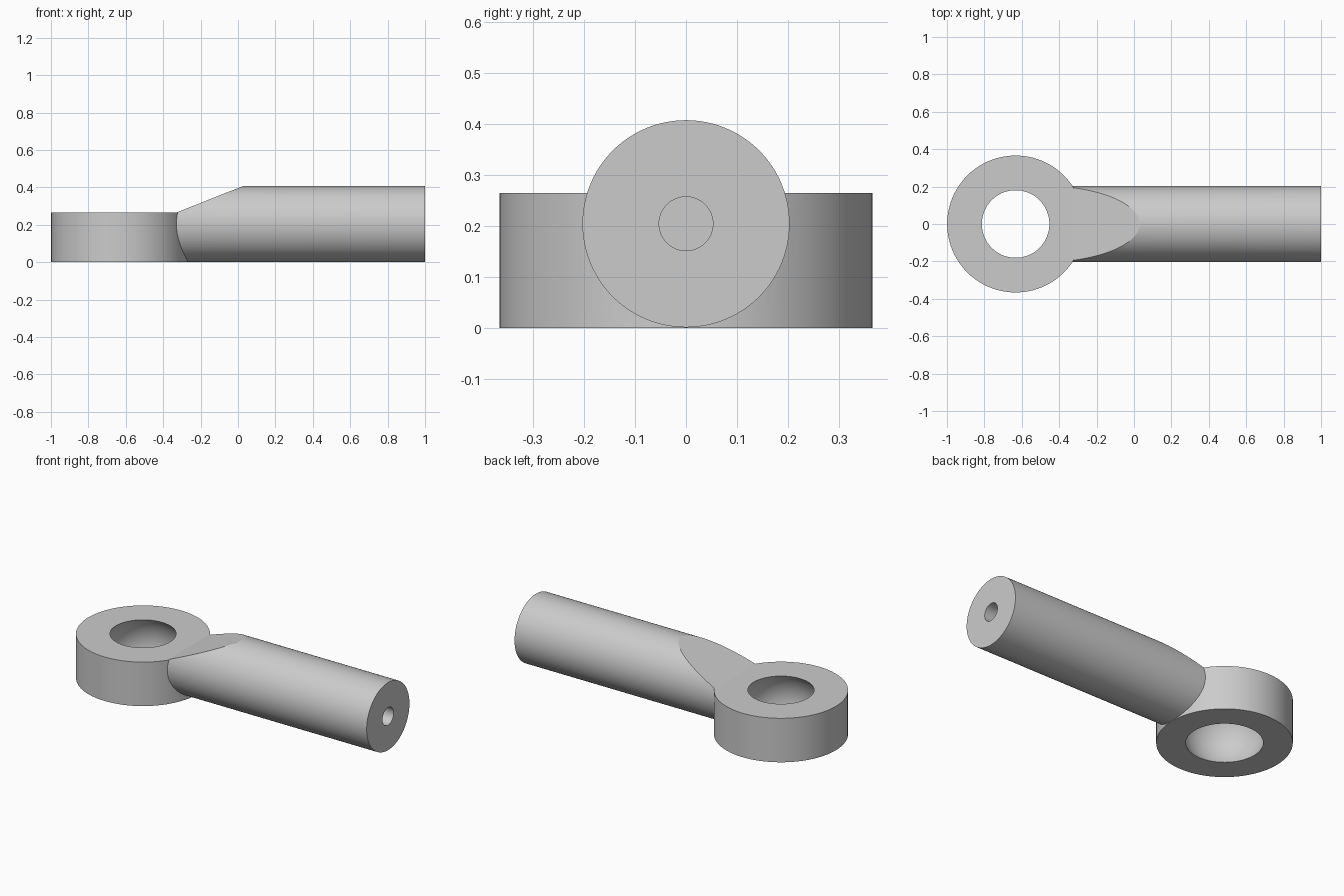
import bpy, bmesh, math
from mathutils import Matrix, Vector

if "Cube" in bpy.data.objects:
    bpy.data.objects.remove(bpy.data.objects["Cube"])

RING_X, RING_R, RING_H = -0.633, 0.366, 0.265
ROD_R, ROD_Z = 0.2035, 0.2045

steel = bpy.data.materials.new("light grey steel")
steel.diffuse_color = (0.6, 0.6, 0.6, 1)
steel.use_nodes = True
steel.node_tree.nodes["Principled BSDF"].inputs["Base Color"].default_value = steel.diffuse_color


def add_object(name, bm):
    mesh = bpy.data.meshes.new(name)
    bmesh.ops.recalc_face_normals(bm, faces=bm.faces)
    bm.to_mesh(mesh)
    bm.free()
    mesh.materials.append(steel)
    ob = bpy.data.objects.new(name, mesh)
    bpy.context.collection.objects.link(ob)
    return ob


def cylinder(bm, radius, length, centre, along_x=False, sides=96):
    turn = Matrix.Rotation(math.pi / 2, 4, 'Y') if along_x else Matrix()
    bmesh.ops.create_cone(bm, cap_ends=True, segments=sides, radius1=radius,
                          radius2=radius, depth=length,
                          matrix=Matrix.Translation(centre) @ turn)


def boolean(target, tool, operation):
    mod = target.modifiers.new(operation.lower(), 'BOOLEAN')
    mod.operation, mod.object, mod.solver = operation, tool, 'EXACT'
    bpy.context.view_layer.objects.active = target
    bpy.ops.object.modifier_apply(modifier=mod.name)
    bpy.data.objects.remove(tool)


# Eye ring
bm = bmesh.new()
cylinder(bm, RING_R, RING_H, (RING_X, 0, RING_H / 2))
rod_end = add_object("rod_end", bm)

# Shank, with a sloping flat down to the top of the ring
bm = bmesh.new()
x0, x1 = -0.38, 1.0
cylinder(bm, ROD_R, x1 - x0, ((x0 + x1) / 2, 0, ROD_Z), along_x=True)
slope = Vector((0.36, 0, 0.143))
normal = Vector((-slope.z, 0, slope.x))
cut = bmesh.ops.bisect_plane(bm, geom=bm.verts[:] + bm.edges[:] + bm.faces[:],
                             plane_co=(-0.33, 0, RING_H), plane_no=normal,
                             clear_outer=True)
rim = [e for e in cut["geom_cut"] if isinstance(e, bmesh.types.BMEdge)]
bmesh.ops.holes_fill(bm, edges=rim, sides=0)
boolean(rod_end, add_object("shank", bm), 'UNION')

# Spherical seat through the ring, wider at the bottom opening
bm = bmesh.new()
bmesh.ops.create_uvsphere(bm, u_segments=96, v_segments=64, radius=0.236,
                          matrix=Matrix.Translation((RING_X, 0, 0.113)))
boolean(rod_end, add_object("ball_seat_cutter", bm), 'DIFFERENCE')

# Blind bore in the end of the shank
bm = bmesh.new()
cylinder(bm, 0.053, 0.65, (0.775, 0, ROD_Z), along_x=True, sides=48)
boolean(rod_end, add_object("bore_cutter", bm), 'DIFFERENCE')

# Smooth curved walls, sharp rims
rod_end.select_set(True)
bpy.context.view_layer.objects.active = rod_end
bpy.ops.object.shade_smooth_by_angle(angle=math.radians(15))
